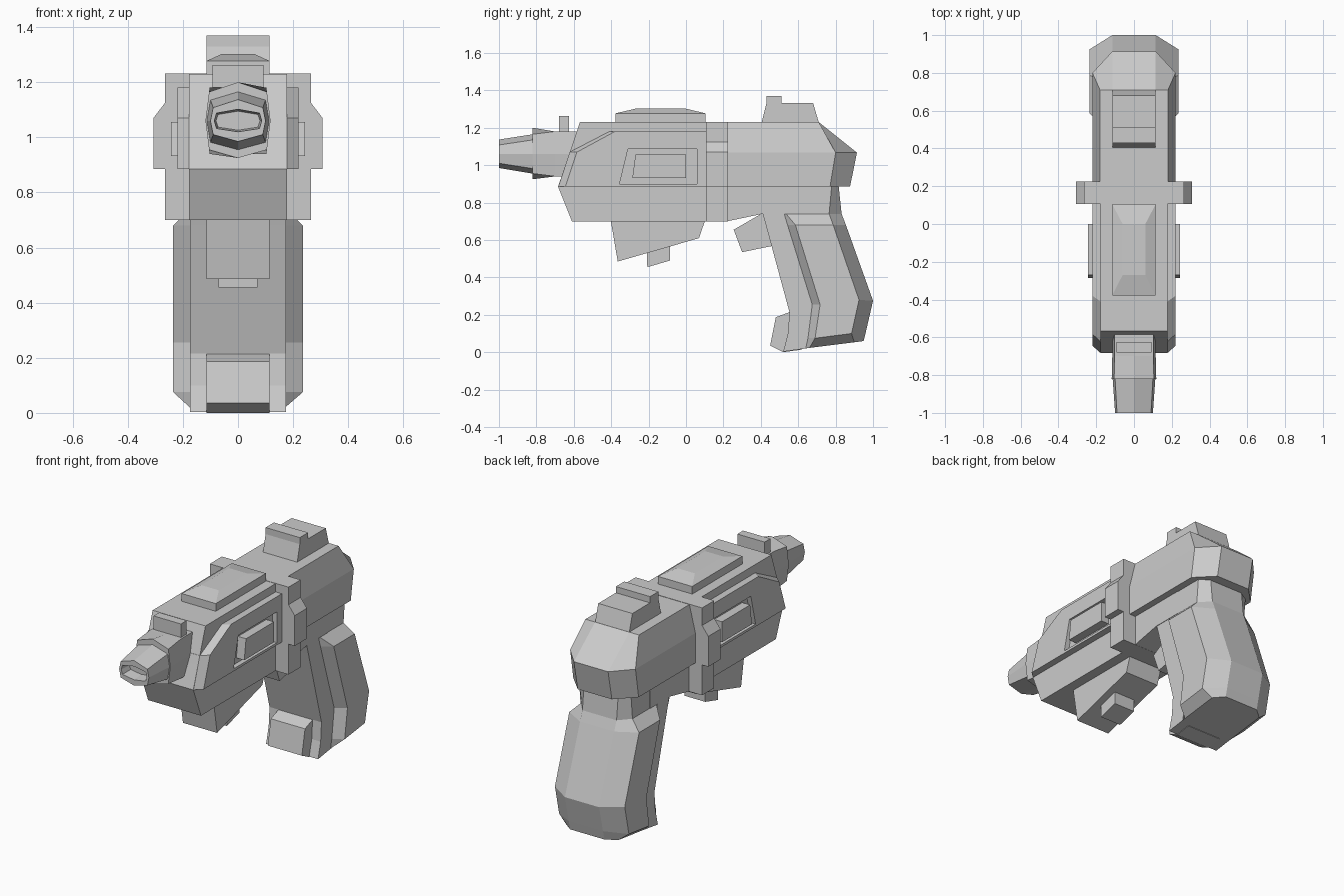
import bpy, bmesh


def loft(name, rings):
    """Skin a list of equal-length closed rings and cap both ends."""
    bm = bmesh.new()
    vs = [[bm.verts.new(p) for p in r] for r in rings]
    n = len(rings[0])
    for a, b in zip(vs, vs[1:]):
        for i in range(n):
            j = (i + 1) % n
            bm.faces.new((a[i], a[j], b[j], b[i]))
    bm.faces.new(vs[0])
    bm.faces.new(vs[-1])
    bmesh.ops.remove_doubles(bm, verts=bm.verts, dist=1e-5)
    bmesh.ops.recalc_face_normals(bm, faces=bm.faces)
    me = bpy.data.meshes.new(name)
    bm.to_mesh(me)
    bm.free()
    ob = bpy.data.objects.new(name, me)
    bpy.context.collection.objects.link(ob)
    return ob


def prism(name, profile, x0, x1):
    """Extrude a (y, z) side profile across x."""
    return loft(name, [[(x, y, z) for y, z in profile] for x in (x0, x1)])


def box(name, x0, x1, y0, y1, z0, z1):
    return prism(name, [(y0, z0), (y1, z0), (y1, z1), (y0, z1)], x0, x1)


def mirrored(half):
    """Close a half ring of (x, y, z) by reflecting it over x = 0."""
    return half + [(-x, y, z) for x, y, z in reversed(half) if x > 0]


# Central receiver slab
prism("receiver_core", [(-.684, .885), (-.61, .70), (.22, .70), (.41, .74),
                        (.6, .74), (.6, .90), (.3, 1.23), (-.567, 1.23)], -.178, .178)

# Rear receiver with sloped back and chamfered corners
loft("receiver_rear", [mirrored([(w, .15, z), (w, c, z), (.115, b, z)])
                       for w, c, b, z in [(.22, .77, .877, .885),
                                          (.22, .80, .914, 1.067),
                                          (.18, .71, .71, 1.23)]])

# Side panels, each with a recessed window and a raised insert
inner = [(-.682, .885), (-.622, 1.07), (-.41, 1.18), (.12, 1.18), (.12, .885)]
outer = [(-.645, .885), (-.583, 1.07), (-.38, 1.18), (.12, 1.18), (.12, .885)]
window = [(-.355, .90), (.06, .90), (.06, 1.087), (-.31, 1.087)]
insert = [(-.287, .932), (0, .932), (0, 1.056), (-.27, 1.056)]
for side, s in (("right", 1), ("left", -1)):
    panel = loft("side_panel_" + side,
                 [[(s * x, y, z) for y, z in p]
                  for x, p in ((.12, inner), (.178, inner), (.22, outer))])
    cutter = prism("window_cutter_" + side, window, s * .19, s * .3)
    cutter.hide_render = True
    cutter.hide_viewport = True
    cut = panel.modifiers.new("window", "BOOLEAN")
    cut.operation = "DIFFERENCE"
    cut.object = cutter
    cut.solver = "EXACT"
    prism("window_insert_" + side, insert, s * .15, s * .243)

# Stepped band around the receiver
band = [(.265, .70), (.265, .885), (.307, .885), (.307, 1.07), (.265, 1.125), (.265, 1.232)]
loft("receiver_band", [mirrored([(x, y, z) for x, z in band]) for y in (.107, .224)])

# Raised top rib
loft("top_rib", [[(-w, y0, z), (w, y0, z), (w, y1, z), (-w, y1, z)]
                 for w, y0, y1, z in [(.115, -.378, .105, 1.2),
                                      (.115, -.378, .105, 1.277),
                                      (.06, -.27, .0, 1.302)]])

# Sights
prism("rear_sight", [(.4, 1.21), (.43, 1.33), (.43, 1.37), (.51, 1.37), (.51, 1.332),
                     (.68, 1.332), (.715, 1.21)], -.115, .115)
box("front_sight", -.092, .092, -.68, -.625, 1.16, 1.262)


# Barrel collar and hollow muzzle: octagonal rings
def barrel_ring(y, wide, w, top, tc, bc, bot):
    return mirrored([(0, y, top), (w, y, tc), (wide, y, 1.06), (w, y, bc), (0, y, bot)])


loft("barrel_collar", [barrel_ring(-.82, .118, .105, 1.2, 1.165, .955, .925),
                       barrel_ring(-.70, .115, .103, 1.18, 1.18, .94, .94),
                       barrel_ring(-.50, .115, .103, 1.18, 1.18, .94, .94)])
loft("muzzle", [barrel_ring(-.78, .113, .10, 1.168, 1.138, .98, .953),
                barrel_ring(-.82, .113, .10, 1.165, 1.135, .982, .955),
                barrel_ring(-1.0, .10, .09, 1.137, 1.108, 1.01, .985),
                barrel_ring(-1.0, .086, .078, 1.102, 1.088, 1.032, 1.02),
                barrel_ring(-.93, .08, .072, 1.095, 1.083, 1.037, 1.026)])

# Block under the receiver with a small catch
prism("under_block", [(-.405, .72), (-.365, .485), (.07, .61), (.107, .72)], -.115, .115)
prism("block_catch", [(-.21, .58), (-.207, .455), (-.085, .49), (-.085, .60)], -.07, .07)

# Trigger
prism("trigger", [(.255, .655), (.42, .75), (.47, .57), (.30, .535)], -.07, .07)

# Grip: front strip, raised side panel, chamfered back; rows run top to bottom
levels = [  # panel x, then (y, z) for front, panel start, panel front, panel back, back
    (.175, (.42, .90), (.52, .90), (.53, .90), (.78, .90), (.815, .90)),
    (.175, (.41, .74), (.525, .74), (.535, .74), (.765, .74), (.832, .74)),
    (.235, (.427, .68), (.543, .68), (.585, .68), (.787, .68), (.855, .68)),
    (.235, (.553, .215), (.675, .255), (.717, .255), (.925, .28), (1.0, .275)),
    (.235, (.545, .10), (.652, .075), (.69, .075), (.885, .10), (.963, .115)),
    (.175, (.52, .003), (.64, .02), (.66, .023), (.90, .053), (.95, .06)),
]
loft("grip", [mirrored([(x, y, z) for x, (y, z) in zip((.175, .175, w, w, .115), pts)])
              for w, *pts in levels])

# Toe at the bottom front of the grip
prism("grip_toe", [(.60, .235), (.555, .215), (.48, .187), (.45, .035), (.52, 0), (.62, .014)],
      -.115, .115)
